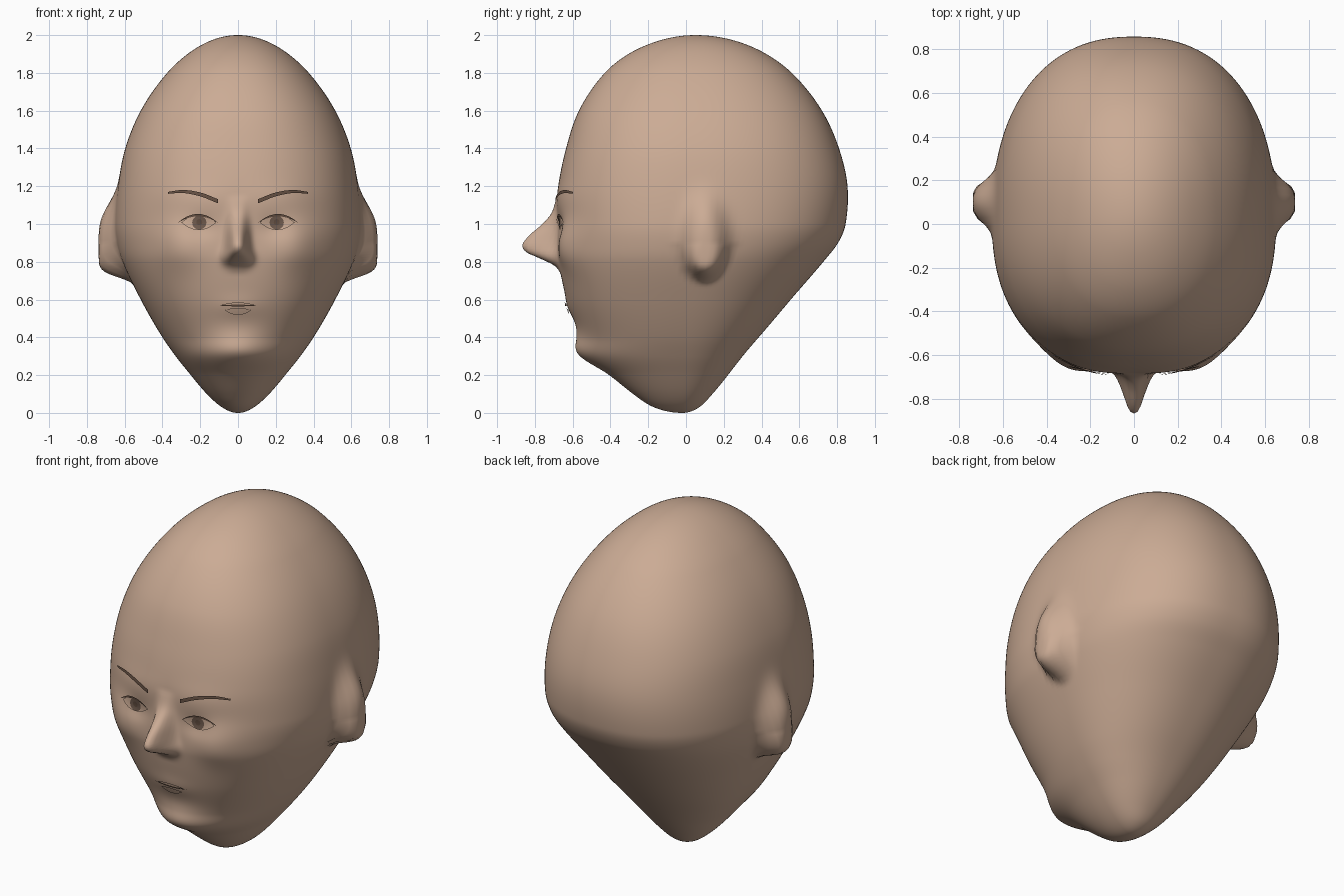
import bpy, bmesh
from math import sin, cos, pi, exp, acos

cube = bpy.data.objects.get("Cube")
if cube:
    bpy.data.objects.remove(cube)


def material(name, colour):
    mat = bpy.data.materials.new(name)
    mat.use_nodes = True
    rgba = (*colour, 1)
    mat.diffuse_color = rgba
    mat.node_tree.nodes["Principled BSDF"].inputs["Base Color"].default_value = rgba
    return mat


SKIN = material("skin", (.60, .41, .30))
BROWN = material("dark_brown", (.13, .08, .055))
IRIS = material("iris_brown", (.17, .11, .08))


def smooth_curve(keys, values):
    """Cubic interpolation through the given points."""
    last = len(keys) - 1
    slopes = []
    for i in range(last + 1):
        a, b = max(i - 1, 0), min(i + 1, last)
        slopes.append((values[b] - values[a]) / (keys[b] - keys[a]))

    def sample(k):
        if k <= keys[0] or k >= keys[last]:
            return values[0] if k <= keys[0] else values[last]
        i = max(j for j in range(last) if keys[j] <= k)
        h = keys[i + 1] - keys[i]
        t = (k - keys[i]) / h
        u = 1 - t
        return (u * u * (1 + 2 * t) * values[i] + t * t * (3 - 2 * t) * values[i + 1]
                + h * t * u * (u * slopes[i] - t * slopes[i + 1]))
    return sample


# Skull profile: height, half width, front, back
profile = [
    (0, 0, -.02, -.02), (.03, .085, -.17, .07), (.1, .165, -.28, .14),
    (.2, .25, -.4, .222), (.3, .33, -.52, .3), (.4, .4, -.55, .385),
    (.6, .515, -.63, .555), (.8, .612, -.675, .727), (.9, .64, -.68, .805),
    (1, .65, -.68, .845), (1.2, .635, -.675, .855), (1.4, .597, -.635, .81),
    (1.6, .515, -.567, .72), (1.8, .375, -.43, .56), (1.9, .267, -.305, .425),
    (1.97, .147, -.145, .26), (2, 0, .05, .05)]
angles = [acos(1 - row[0]) for row in profile]
half_width, front, back = [smooth_curve(angles, [row[i] for row in profile]) for i in (1, 2, 3)]

# Nose ridge: height and projection
ridge = [(.74, 0), (.78, .025), (.82, .1), (.85, .165), (.885, .187), (.92, .167),
         (.95, .138), (1, .08), (1.06, .03), (1.15, 0)]
nose_depth = smooth_curve(*zip(*ridge))


def bump(x, z, cx, cz, sx, sz):
    return exp(-((abs(x) - cx) / sx) ** 2 - ((z - cz) / sz) ** 2)


def relief(x, z):
    """Forward projection of nose, nostrils, cheeks, sockets, lips and chin."""
    nose_width = .05 + .012 * bump(0, z, 0, .82, 1, .07)
    return (nose_depth(z) * exp(-(abs(x) / nose_width) ** 2.7)
            + .022 * bump(x, z, .06, .82, .03, .035)
            + .04 * bump(x, z, .32, .88, .13, .13)
            + .01 * bump(x, z, .22, 1.13, .2, .08)
            - .015 * bump(x, z, .19, .98, .08, .06)
            + .01 * bump(x, z, 0, .56, .12, .06)
            + .047 * bump(x, z, 0, .335, .17, .095))


def middle(z):
    return .035 * z - .02


def roundness(phi):
    return 2 + .32 * sin(phi)


def face_y(x, z):
    phi = acos(1 - z)
    n = roundness(phi)
    k = max(0, 1 - (abs(x) / half_width(phi)) ** n) ** (1 / n)
    return middle(z) + (front(phi) - middle(z)) * k - relief(x, z) * k


def ear_mask(y, z):
    """Oval with a soft upper edge and a tight lower lobe."""
    rise = z - .9
    along = rise / (.22 if rise > 0 else .183)
    power = 1.6 + 2.4 * min(1, max(0, -rise / .12))
    return exp(-(((y - .1) / .11) ** 2 + along ** 2) ** power)


def skull_point(phi, t):
    z = 1 - cos(phi)
    c, p = middle(z), 2 / roundness(phi)
    x = half_width(phi) * abs(sin(t)) ** p * (1 if sin(t) > 0 else -1)
    k = abs(cos(t)) ** p
    if cos(t) > 0:
        y = c + (front(phi) - c) * k - relief(x, z) * k
    else:
        y = c + (back(phi) - c) * k
    if .65 < z < 1.4 and abs(x) > .4:
        side = 1 if x > 0 else -1
        x += side * max(0, .738 - abs(x)) * ear_mask(y, z)
    return x, y, z


def finish(name, bm, mat):
    bmesh.ops.recalc_face_normals(bm, faces=bm.faces)
    mesh = bpy.data.meshes.new(name)
    bm.to_mesh(mesh)
    bm.free()
    mesh.materials.append(mat)
    mesh.polygons.foreach_set("use_smooth", [True] * len(mesh.polygons))
    obj = bpy.data.objects.new(name, mesh)
    bpy.context.collection.objects.link(obj)


# Head skin with ears and nose, lofted from rings that are denser at the face
RINGS, SEGMENTS = 220, 240
bm = bmesh.new()
bottom = bm.verts.new((0, -.02, 0))
top = bm.verts.new((0, .05, 2))
rings = []
for r in range(1, RINGS):
    ring = []
    for s in range(SEGMENTS):
        u = 2 * pi * s / SEGMENTS
        ring.append(bm.verts.new(skull_point(pi * r / RINGS, u - .45 * sin(u))))
    rings.append(ring)
for s in range(SEGMENTS):
    e = (s + 1) % SEGMENTS
    for low, high in zip(rings, rings[1:]):
        bm.faces.new((low[s], low[e], high[e], high[s]))
    bm.faces.new((bottom, rings[0][e], rings[0][s]))
    bm.faces.new((top, rings[-1][s], rings[-1][e]))
finish("head", bm, SKIN)


def face_plate(name, mat, x0, x1, lower, upper, lift, side=1):
    """Thin plate following the face between two outlines."""
    bm = bmesh.new()
    steps, rows = 24, 6
    grid = []
    for i in range(steps + 1):
        t = i / steps
        x = x0 + (x1 - x0) * t
        column = []
        for j in range(rows + 1):
            z = lower(t) + (upper(t) - lower(t)) * j / rows
            column.append(bm.verts.new((side * x, face_y(x, z) - lift, z)))
        grid.append(column)
    for a, b in zip(grid, grid[1:]):
        for j in range(rows):
            bm.faces.new((a[j], b[j], b[j + 1], a[j + 1]))
    bmesh.ops.remove_doubles(bm, verts=bm.verts, dist=.0001)
    finish(name, bm, mat)


def arch(t):
    return 4 * t * (1 - t)


def disc(t):
    return arch(t) ** .5


# Eyes and brows, mirrored
brow_line = smooth_curve((0, .35, .7, 1), (1.12, 1.156, 1.172, 1.165))
for label, side in (("left", 1), ("right", -1)):
    face_plate(label + "_brow", BROWN, .105, .37,
               lambda t: brow_line(t) - .011 + .006 * t * t,
               lambda t: brow_line(t) + .011 - .006 * t * t, .01, side)
    face_plate(label + "_eye", SKIN, .115, .3,
               lambda t: 1.008 - .04 * arch(t), lambda t: 1.008 + .038 * arch(t), .009, side)
    face_plate(label + "_iris", IRIS, .167, .243,
               lambda t: 1.008 - .037 * disc(t), lambda t: 1.008 + .035 * disc(t), .012, side)
    face_plate(label + "_pupil", BROWN, .189, .221,
               lambda t: 1.01 - .016 * disc(t), lambda t: 1.01 + .016 * disc(t), .014, side)
    face_plate(label + "_upper_lid", BROWN, .105, .32,
               lambda t: 1.005 + .035 * arch(t), lambda t: 1.005 + .048 * arch(t), .014, side)

# Mouth
face_plate("upper_lip", SKIN, -.09, .09, lambda t: .571, lambda t: .571 + .014 * arch(t), .009)
face_plate("lower_lip", SKIN, -.07, .07,
           lambda t: .545 - .027 * arch(t), lambda t: .545 + .01 * arch(t), .009)
face_plate("mouth_line", BROWN, -.105, .105,
           lambda t: .569 - .005 * arch(t), lambda t: .569 + .004 * arch(t), .011)
